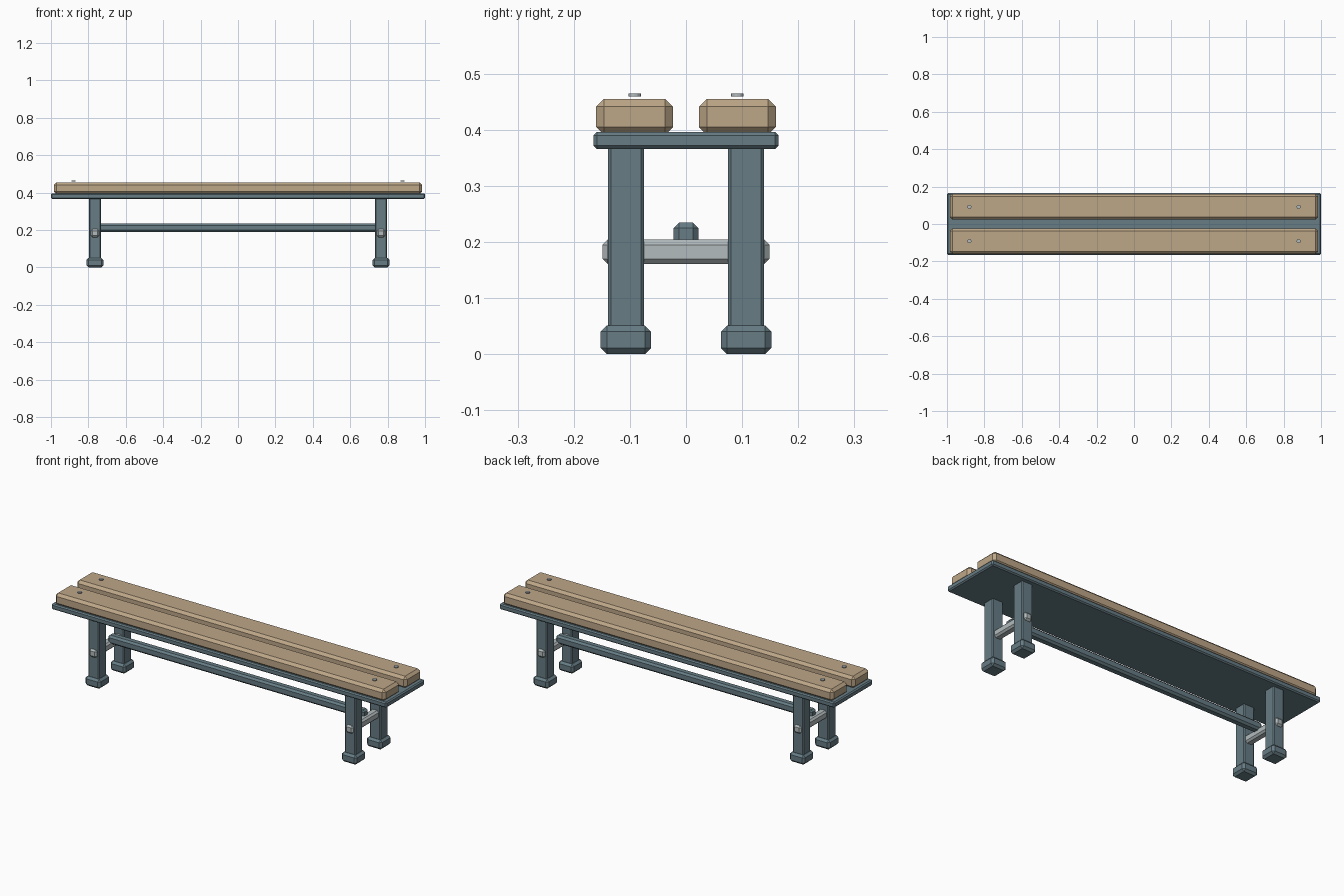
import bpy, bmesh

if "Cube" in bpy.data.objects:
    bpy.data.objects.remove(bpy.data.objects["Cube"])


def material(name, rgb):
    m = bpy.data.materials.new(name)
    m.diffuse_color = (*rgb, 1)
    m.use_nodes = True
    m.node_tree.nodes["Principled BSDF"].inputs["Base Color"].default_value = m.diffuse_color
    return m


STEEL = material("blue grey paint", (0.135, 0.205, 0.235))
WOOD = material("tan wood", (0.51, 0.385, 0.245))
METAL = material("light grey metal", (0.45, 0.50, 0.51))


def finish(bm, name, loc, mat):
    mesh = bpy.data.meshes.new(name)
    bm.to_mesh(mesh)
    bm.free()
    mesh.materials.append(mat)
    ob = bpy.data.objects.new(name, mesh)
    ob.location = loc
    bpy.context.collection.objects.link(ob)
    return ob


def block(name, loc, size, chamfer, mat):
    """Box with a flat chamfer on every edge."""
    bm = bmesh.new()
    bmesh.ops.create_cube(bm, size=1)
    bmesh.ops.scale(bm, vec=size, verts=bm.verts)
    bmesh.ops.bevel(bm, geom=bm.edges[:], offset=chamfer, segments=1,
                    affect='EDGES', clamp_overlap=True)
    return finish(bm, name, loc, mat)


def bolt(name, loc, radius, height, mat):
    bm = bmesh.new()
    bmesh.ops.create_cone(bm, cap_ends=True, segments=12, radius1=radius,
                          radius2=radius, depth=height)
    return finish(bm, name, loc, mat)


# Seat base plate
block("seat_plate", (0, 0, 0.381), (2.0, 0.33, 0.03), 0.006, STEEL)

# Seat planks with bolt heads near each end
for sy in (-1, 1):
    block("seat_plank", (0, sy * 0.0915, 0.423), (1.97, 0.137, 0.064), 0.014, WOOD)
    for sx in (-1, 1):
        bolt("bolt_head", (sx * 0.88, sy * 0.0915, 0.462), 0.011, 0.005, METAL)

# Legs, feet and the cross bar joining each pair
for sx in (-1, 1):
    for sy in (-1, 1):
        block("leg", (sx * 0.765, sy * 0.107, 0.205), (0.064, 0.064, 0.335), 0.005, STEEL)
        block("foot", (sx * 0.765, sy * 0.107, 0.0255), (0.09, 0.09, 0.051), 0.011, STEEL)
    block("cross_bar", (sx * 0.765, 0, 0.1825), (0.044, 0.298, 0.043), 0.009, METAL)

# Long stretcher between the cross bars
block("stretcher", (0, 0, 0.212), (1.53, 0.045, 0.045), 0.01, STEEL)
